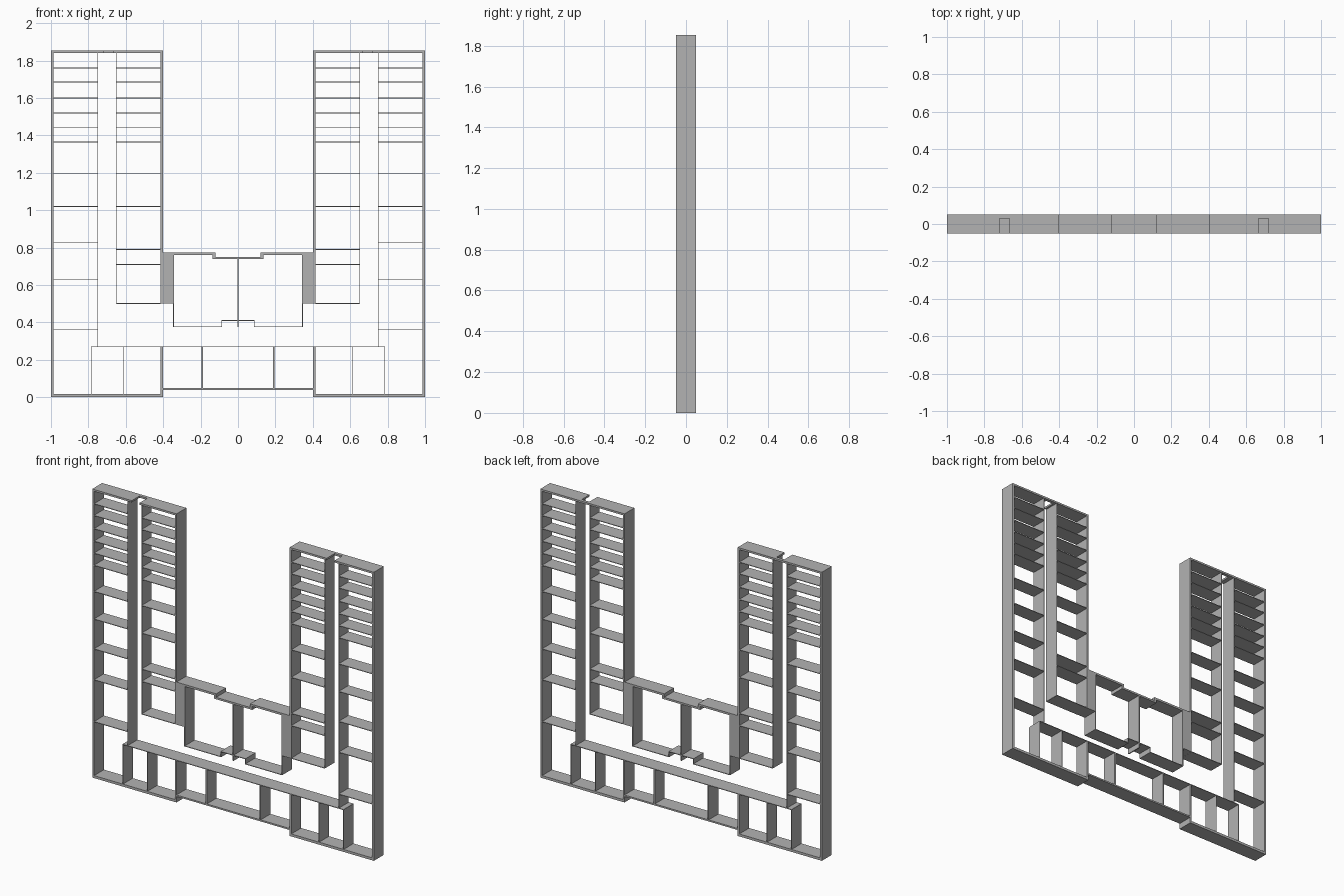
import bpy
import bmesh

if "Cube" in bpy.data.objects:
    bpy.data.objects.remove(bpy.data.objects["Cube"], do_unlink=True)

HALF = 0.05      # half depth of every wall and slab
THIN = 0.003     # thickness of light partitions
FLOOR = 0.004    # thickness of intermediate floors

concrete = bpy.data.materials.new("concrete grey")
concrete.use_nodes = True
GREY = (0.45, 0.45, 0.45, 1)
concrete.diffuse_color = GREY
concrete.node_tree.nodes["Principled BSDF"].inputs["Base Color"].default_value = GREY


def part(name, boxes, mirrored=True):
    """Join boxes (x0, x1, z0, z1[, y0, y1]) into one object, mirrored in x if asked."""
    bm = bmesh.new()
    for b in boxes:
        x0, x1, z0, z1 = b[:4]
        y0, y1 = b[4:] if len(b) > 4 else (-HALF, HALF)
        for s in ((1, -1) if mirrored else (1,)):
            cube = bmesh.ops.create_cube(bm, size=1)
            for v in cube["verts"]:
                v.co.x = s * (x0 + x1) / 2 + v.co.x * (x1 - x0)
                v.co.y = (y0 + y1) / 2 + v.co.y * (y1 - y0)
                v.co.z = (z0 + z1) / 2 + v.co.z * (z1 - z0)
    mesh = bpy.data.meshes.new(name)
    bm.to_mesh(mesh)
    bm.free()
    mesh.materials.append(concrete)
    obj = bpy.data.objects.new(name, mesh)
    bpy.context.collection.objects.link(obj)
    return obj


def wall(x, z0, z1, t=THIN):
    return (x - t / 2, x + t / 2, z0, z1)


def slab(z, x0, x1, t=FLOOR):
    return (x0, x1, z - t / 2, z + t / 2)


# Tower shells
part("tower_outer_walls", [(0.987, 1, 0, 1.853)])
part("tower_inner_walls", [(0.402, 0.414, 0.5, 1.853)])
part("tower_bases", [(0.402, 0.987, 0, 0.016)])

# Tower roofs, each notched at the front above the shaft
part("tower_roofs", [(0.414, 0.665, 1.841, 1.853), (0.72, 0.987, 1.841, 1.853),
                     (0.665, 0.72, 1.841, 1.853, 0.03, HALF)])

# Shaft walls inside the towers
part("shaft_walls", [wall(0.75, 0.27, 1.841), wall(0.65, 0.5, 1.841)])

# Tower floors
upper = [1.76, 1.685, 1.60, 1.52, 1.443, 1.365, 1.197, 1.02]
part("outer_bay_floors", [slab(z, 0.75, 0.987) for z in upper + [0.828, 0.63, 0.361]])
part("inner_bay_floors", [slab(z, 0.414, 0.65) for z in upper + [0.789, 0.71, 0.501]])

# Basement
part("basement_ceiling", [slab(0.27, -0.785, 0.785)], mirrored=False)
part("basement_partitions", [wall(0.784, 0.016, 0.27), wall(0.61, 0.016, 0.27)])
part("basement_walls", [wall(0.408, 0.016, 0.27, 0.012), wall(0.191, 0.048, 0.27, 0.01)])
part("basement_floor", [(-0.402, 0.402, 0.038, 0.048)], mirrored=False)

# Central hall: thick piers, thin lower walls, stepped floor and roof
part("hall_piers", [(0.347, 0.402, 0.5, 0.762)])
part("hall_walls", [wall(0.345, 0.375, 0.762, 0.005)])
part("hall_floor", [slab(0.377, 0.087, 0.347), wall(0.087, 0.375, 0.412)])
part("hall_stage", [slab(0.41, -0.087, 0.087)], mirrored=False)
part("hall_centre_wall", [wall(0, 0.375, 0.74, 0.007)], mirrored=False)
part("hall_roof_sides", [(0.12, 0.402, 0.76, 0.773), (0.12, 0.136, 0.738, 0.76)])
part("hall_roof_centre", [(-0.12, 0.12, 0.738, 0.75)], mirrored=False)
